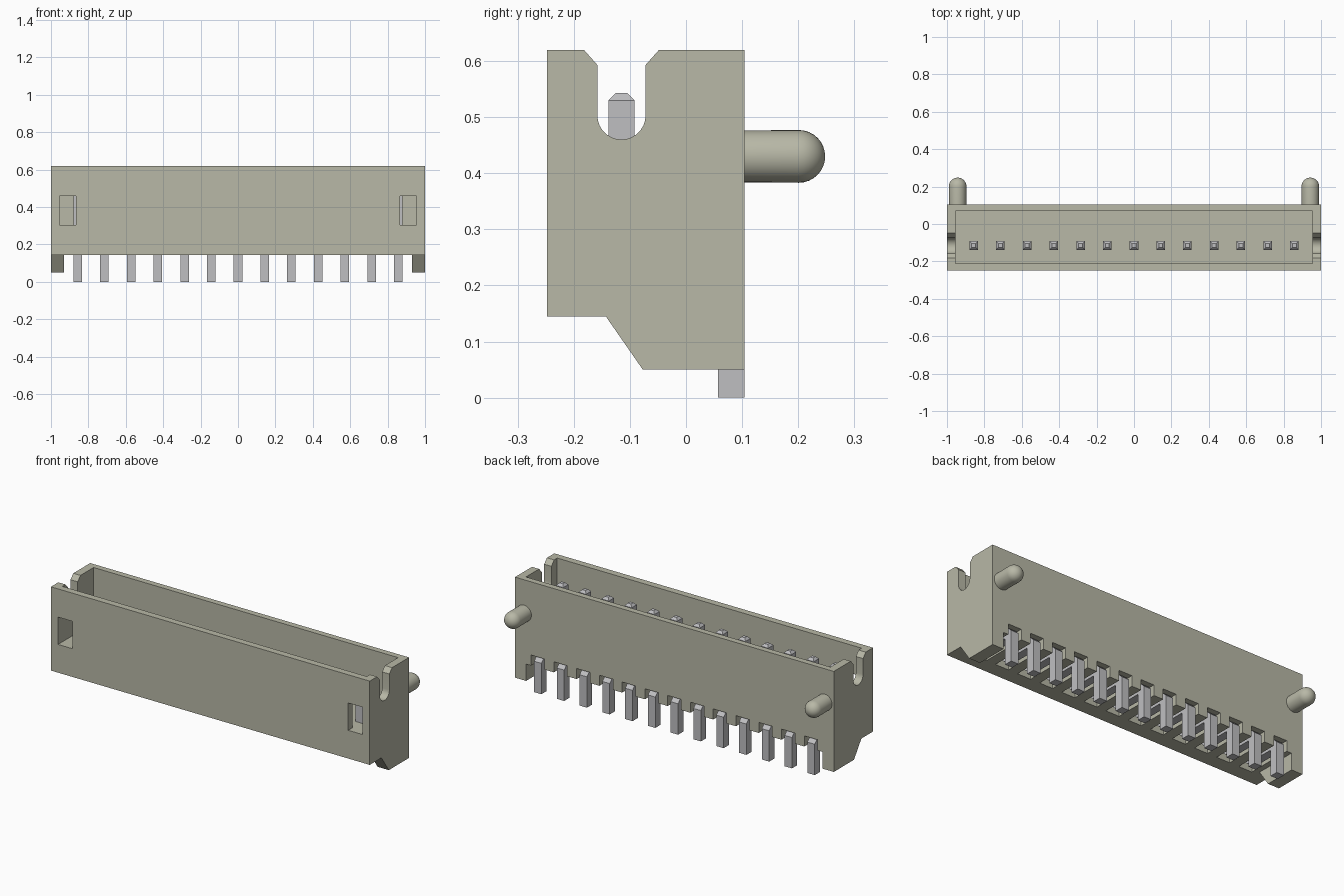
import bpy, bmesh, math
from mathutils import Vector

cube = bpy.data.objects.get("Cube")
if cube:
    bpy.data.objects.remove(cube, do_unlink=True)


def material(name, colour):
    m = bpy.data.materials.new(name)
    m.use_nodes = True
    m.diffuse_color = colour
    m.node_tree.nodes["Principled BSDF"].inputs["Base Color"].default_value = colour
    return m


beige = material("grey_beige_plastic", (0.48, 0.48, 0.385, 1))
metal = material("silver_metal", (0.52, 0.52, 0.535, 1))


def add_object(name, bm, mat=None):
    bmesh.ops.recalc_face_normals(bm, faces=bm.faces)
    mesh = bpy.data.meshes.new(name)
    bm.to_mesh(mesh)
    bm.free()
    if mat:
        mesh.materials.append(mat)
    ob = bpy.data.objects.new(name, mesh)
    bpy.context.collection.objects.link(ob)
    return ob


def extrude_profile(bm, points, x0, x1):
    """Extrude a (y, z) outline along x."""
    face = bm.faces.new([bm.verts.new((x0, y, z)) for y, z in points])
    out = bmesh.ops.extrude_face_region(bm, geom=[face])["geom"]
    verts = [v for v in out if isinstance(v, bmesh.types.BMVert)]
    bmesh.ops.translate(bm, verts=verts, vec=(x1 - x0, 0, 0))


def add_box(bm, x0, x1, y0, y1, z0, z1):
    extrude_profile(bm, [(y0, z0), (y1, z0), (y1, z1), (y0, z1)], x0, x1)


def smooth(ob):
    bpy.ops.object.select_all(action="DESELECT")
    ob.select_set(True)
    bpy.context.view_layer.objects.active = ob
    bpy.ops.object.shade_smooth_by_angle(angle=math.radians(35))


def cut(target, bm):
    cutter = add_object("cutter", bm)
    cutter.hide_render = True
    mod = target.modifiers.new("cut", "BOOLEAN")
    mod.operation = "DIFFERENCE"
    mod.solver = "EXACT"
    mod.object = cutter
    bpy.context.view_layer.objects.active = target
    bpy.ops.object.modifier_apply(modifier=mod.name)
    bpy.data.objects.remove(cutter, do_unlink=True)


FRONT, BACK, TOP, BASE, FLOOR = -0.248, 0.104, 0.62, 0.145, 0.305
PIN_Y, HALF = -0.115, 0.023
pin_xs = [(i - 6) / 7 for i in range(13)]

# Housing block with the foot outline
bm = bmesh.new()
extrude_profile(bm, [(FRONT, BASE), (-0.143, BASE), (-0.077, 0.05), (BACK, 0.05),
                     (BACK, TOP), (FRONT, TOP)], -1, 1)
housing = add_object("housing", bm, beige)

# Gap between the two end feet
bm = bmesh.new()
add_box(bm, -0.93, 0.93, -0.4, 0.4, -0.1, BASE)
cut(housing, bm)

# Open cavity
bm = bmesh.new()
add_box(bm, -0.955, 0.955, -0.21, 0.07, FLOOR, 0.8)
cut(housing, bm)

# Round-bottomed slots with flared mouths in both end walls
r = 0.043
arc = [(PIN_Y - r * math.cos(math.pi * i / 14), 0.503 - r * math.sin(math.pi * i / 14))
       for i in range(15)]
mouth = [(PIN_Y + r, 0.593), (PIN_Y + 0.067, TOP), (PIN_Y + 0.067, 0.7),
         (PIN_Y - 0.067, 0.7), (PIN_Y - 0.067, TOP), (PIN_Y - r, 0.593)]
bm = bmesh.new()
extrude_profile(bm, arc + mouth, -1.1, 1.1)
cut(housing, bm)

# Front windows
bm = bmesh.new()
for x0, x1 in ((-0.955, -0.865), (0.865, 0.955)):
    add_box(bm, x0, x1, -0.4, -0.18, FLOOR, 0.46)
cut(housing, bm)

# Underside channels for the pins, open at the back
bm = bmesh.new()
for x in pin_xs:
    add_box(bm, x - 0.042, x + 0.042, -0.165, 0.3, 0, 0.205)
cut(housing, bm)
smooth(housing)

# Bent pins with tapered tips
bm = bmesh.new()
extrude_profile(bm, [(PIN_Y - HALF, 0.53), (PIN_Y - HALF, 0.165), (PIN_Y - 0.006, 0.148),
                     (0.057, 0.148), (0.057, 0), (BACK, 0), (BACK, 0.175), (0.084, 0.195),
                     (PIN_Y + HALF, 0.195), (PIN_Y + HALF, 0.53)], -HALF, HALF)
bmesh.ops.recalc_face_normals(bm, faces=bm.faces)
tip = max(bm.faces, key=lambda f: f.calc_center_median().z)
tip = bmesh.ops.extrude_discrete_faces(bm, faces=[tip])["faces"][0]
for v in tip.verts:
    v.co = Vector((v.co.x * 0.45, PIN_Y + (v.co.y - PIN_Y) * 0.45, 0.543))
first = add_object("pin", bm, metal)
for i, x in enumerate(pin_xs):
    pin = first if i == 0 else bpy.data.objects.new("pin", first.data)
    if i:
        bpy.context.collection.objects.link(pin)
    pin.location.x = x

# Round-ended locating pegs on the back
for side, x in (("right", -0.943), ("left", 0.943)):
    R, end = 0.047, 0.201
    bm = bmesh.new()
    bmesh.ops.create_uvsphere(bm, u_segments=32, v_segments=16, radius=R)
    for v in bm.verts:
        y, z = v.co.z, v.co.y
        v.co = Vector((x + v.co.x, end + y if y > -1e-4 else BACK - 0.01, 0.43 + z))
    smooth(add_object(side + "_peg", bm, beige))
